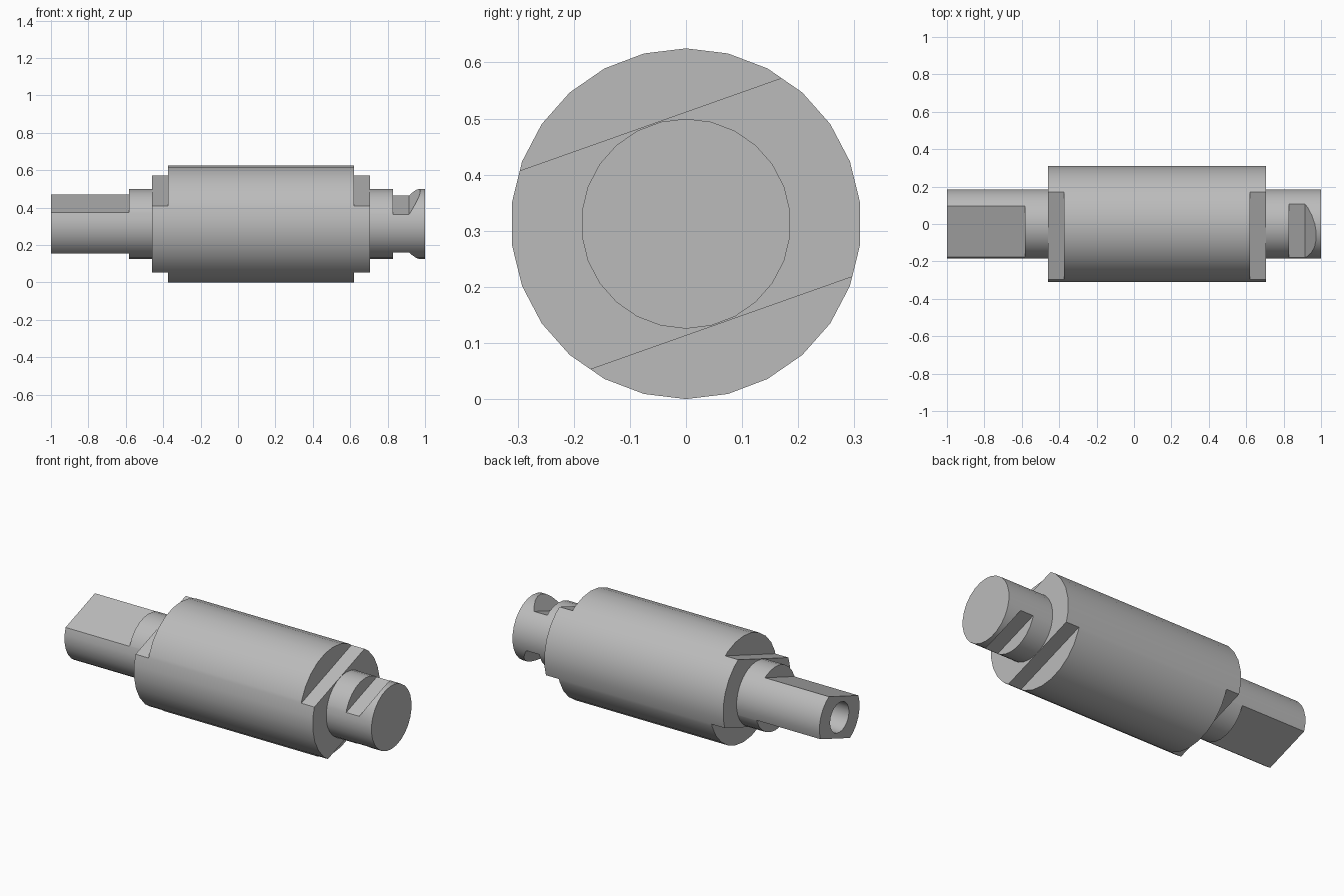
import bpy
import bmesh
import math
from mathutils import Matrix

default = bpy.data.objects.get("Cube")
if default:
    bpy.data.objects.remove(default, do_unlink=True)

AXIS_Z = 0.3125
TILT = math.radians(19.5)

steel = bpy.data.materials.new("steel grey")
steel.use_nodes = True
GREY = (0.5, 0.5, 0.5, 1)
steel.diffuse_color = GREY
steel.node_tree.nodes["Principled BSDF"].inputs["Base Color"].default_value = GREY


def add_object(name, bm):
    bmesh.ops.recalc_face_normals(bm, faces=bm.faces)
    mesh = bpy.data.meshes.new(name)
    bm.to_mesh(mesh)
    bm.free()
    obj = bpy.data.objects.new(name, mesh)
    obj.location.z = AXIS_Z
    bpy.context.collection.objects.link(obj)
    return obj


def turned(name, profile, sides):
    """Solid of revolution about x from (x, radius) points."""
    bm = bmesh.new()
    rings = []
    for x, r in profile:
        rings.append([bm.verts.new((x, r * math.sin(a), r * math.cos(a)))
                      for a in (math.tau * i / sides for i in range(sides))])
    for a, b in zip(rings, rings[1:]):
        for i in range(sides):
            j = (i + 1) % sides
            bm.faces.new((a[i], a[j], b[j], b[i]))
    bm.faces.new(rings[0])
    bm.faces.new(rings[-1])
    return add_object(name, bm)


def flat_cutters(name, profile):
    """Pair of opposite tilted prisms from an (x, height) outline."""
    bm = bmesh.new()
    for turn in (TILT, TILT + math.pi):
        face = bm.faces.new([bm.verts.new((x, -0.6, h)) for x, h in profile])
        made = bmesh.ops.extrude_face_region(bm, geom=[face])["geom"]
        far = [v for v in made if isinstance(v, bmesh.types.BMVert)]
        bmesh.ops.translate(bm, verts=far, vec=(0, 1.2, 0))
        bmesh.ops.rotate(bm, verts=list(face.verts) + far, cent=(0, 0, 0),
                         matrix=Matrix.Rotation(turn, 3, 'X'))
    return add_object(name, bm)


def cut(target, cutter):
    mod = target.modifiers.new("cut", 'BOOLEAN')
    mod.operation = 'DIFFERENCE'
    mod.solver = 'EXACT'
    mod.object = cutter
    cutter.hide_render = True
    bpy.context.view_layer.objects.active = target
    bpy.ops.object.modifier_apply(modifier=mod.name)
    bpy.data.objects.remove(cutter, do_unlink=True)


def step(x0, x1, h):
    return [(x0, h), (x1, h), (x1, 0.5), (x0, 0.5)]


# Thick body with a pair of flats at each end
body = turned("body", [(-0.46, 0.3125), (0.705, 0.3125)], 26)
cut(body, flat_cutters("left_flats", step(-0.6, -0.375, 0.188)))
cut(body, flat_cutters("right_flats", step(0.62, 0.8, 0.188)))

# Through shaft: flattened tang, slanted notches and a blind bore
shaft = turned("shaft", [(-1, 0.187), (1, 0.187)], 26)
cut(shaft, flat_cutters("tang_flats", step(-1.1, -0.583, 0.117)))
cut(shaft, flat_cutters("notches", [(0.83, 0.108), (0.915, 0.108),
                                    (0.975, 0.187), (1.02, 0.246), (0.83, 0.246)]))
cut(shaft, turned("bore", [(-1.1, 0.088), (-0.62, 0.088), (-0.57, 0.005)], 20))

# Finish
for obj in (body, shaft):
    obj.data.materials.clear()
    obj.data.materials.append(steel)
    bpy.ops.object.select_all(action='DESELECT')
    obj.select_set(True)
    bpy.context.view_layer.objects.active = obj
    bpy.ops.object.shade_smooth_by_angle(angle=math.radians(25))
